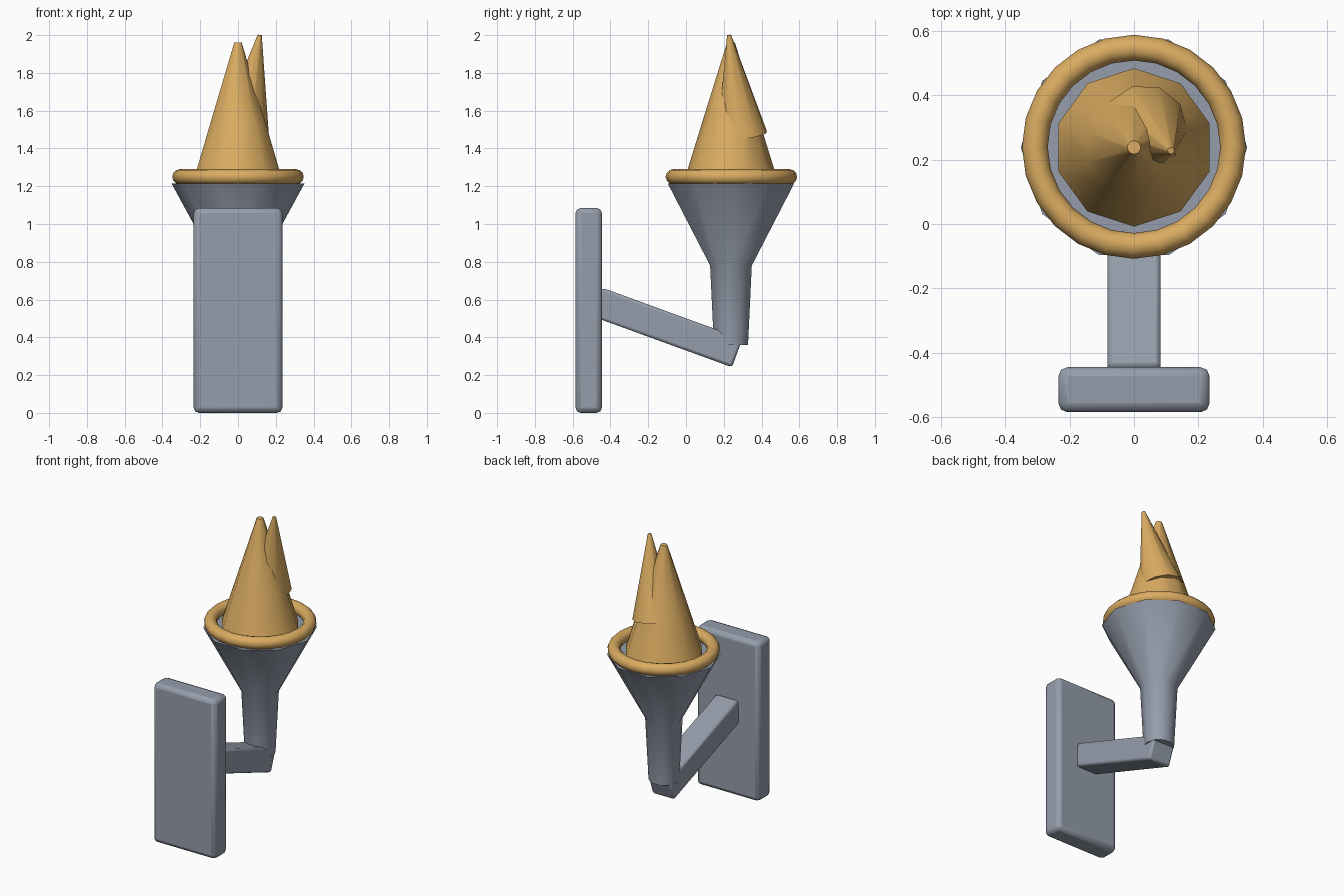
import bpy, bmesh, math
from mathutils import Matrix, Vector

cube = bpy.data.objects.get("Cube")
if cube:
    bpy.data.objects.remove(cube, do_unlink=True)


def material(name, color):
    m = bpy.data.materials.new(name)
    m.use_nodes = True
    m.diffuse_color = color
    m.node_tree.nodes["Principled BSDF"].inputs["Base Color"].default_value = color
    return m


GREY = material("steel grey", (0.30, 0.34, 0.41, 1))
GOLD = material("flame gold", (0.70, 0.41, 0.12, 1))
AXIS_Y = 0.238  # depth of the torch axis


def finish(obj, mat, angle):
    obj.data.materials.clear()
    obj.data.materials.append(mat)
    bpy.ops.object.select_all(action='DESELECT')
    obj.select_set(True)
    bpy.context.view_layer.objects.active = obj
    bpy.ops.object.shade_smooth_by_angle(angle=math.radians(angle))
    return obj


def lathe(name, profile, mat, phase=0, sides=10):
    """Closed solid of revolution from (radius, height) pairs, bottom to top."""
    bm = bmesh.new()
    rings = []
    for r, z in profile:
        angles = [phase + math.tau * i / sides for i in range(sides)]
        rings.append([bm.verts.new((r * math.cos(a), r * math.sin(a), z)) for a in angles])
    for low, high in zip(rings, rings[1:]):
        for i in range(sides):
            j = (i + 1) % sides
            bm.faces.new((low[i], low[j], high[j], high[i]))
    bm.faces.new(rings[0][::-1])
    bm.faces.new(rings[-1])
    mesh = bpy.data.meshes.new(name)
    bm.to_mesh(mesh)
    bm.free()
    obj = bpy.data.objects.new(name, mesh)
    bpy.context.collection.objects.link(obj)
    return finish(obj, mat, 45)


def rounded_box(name, size, location, tilt, bevel):
    bpy.ops.mesh.primitive_cube_add(size=1, location=location, rotation=(tilt, 0, 0))
    obj = bpy.context.object
    obj.name = name
    obj.data.transform(Matrix.Diagonal((*size, 1)))
    mod = obj.modifiers.new("rounded edges", 'BEVEL')
    mod.width = bevel
    mod.segments = 2
    return finish(obj, GREY, 50)


# Wall plate and sloping arm
rounded_box("wall_plate", (0.47, 0.14, 1.085), (0, -0.515, 0.5425), 0, 0.028)
rounded_box("arm", (0.166, 0.79, 0.16), (0, -0.10, 0.452), math.radians(-20), 0.015)

# Torch handle flaring into the cup
cup = lathe("torch_cup", [(0.095, 0.36), (0.116, 0.78), (0.352, 1.215)], GREY)
cup.location.y = AXIS_Y

# Gold rim
bpy.ops.mesh.primitive_torus_add(location=(0, AXIS_Y + 0.002, 1.25), major_radius=0.308,
                                 minor_radius=0.04, major_segments=24, minor_segments=12)
rim = bpy.context.object
rim.name = "cup_rim"
finish(rim, GOLD, 60)

# Main flame
flame = lathe("main_flame", [(0.246, 1.235), (0.155, 1.53), (0.021, 1.96)], GOLD, math.pi / 2)
flame.location.y = AXIS_Y

# Small flame leaning out of the main one
base, tip = Vector((0.03, 0.297, 1.47)), Vector((0.115, 0.228, 2.0))
axis = tip - base
small = lathe("small_flame", [(0.137, 0), (0.011, axis.length)], GOLD, math.pi / 2)
small.location = base
small.rotation_euler = axis.to_track_quat('Z', 'Y').to_euler()
